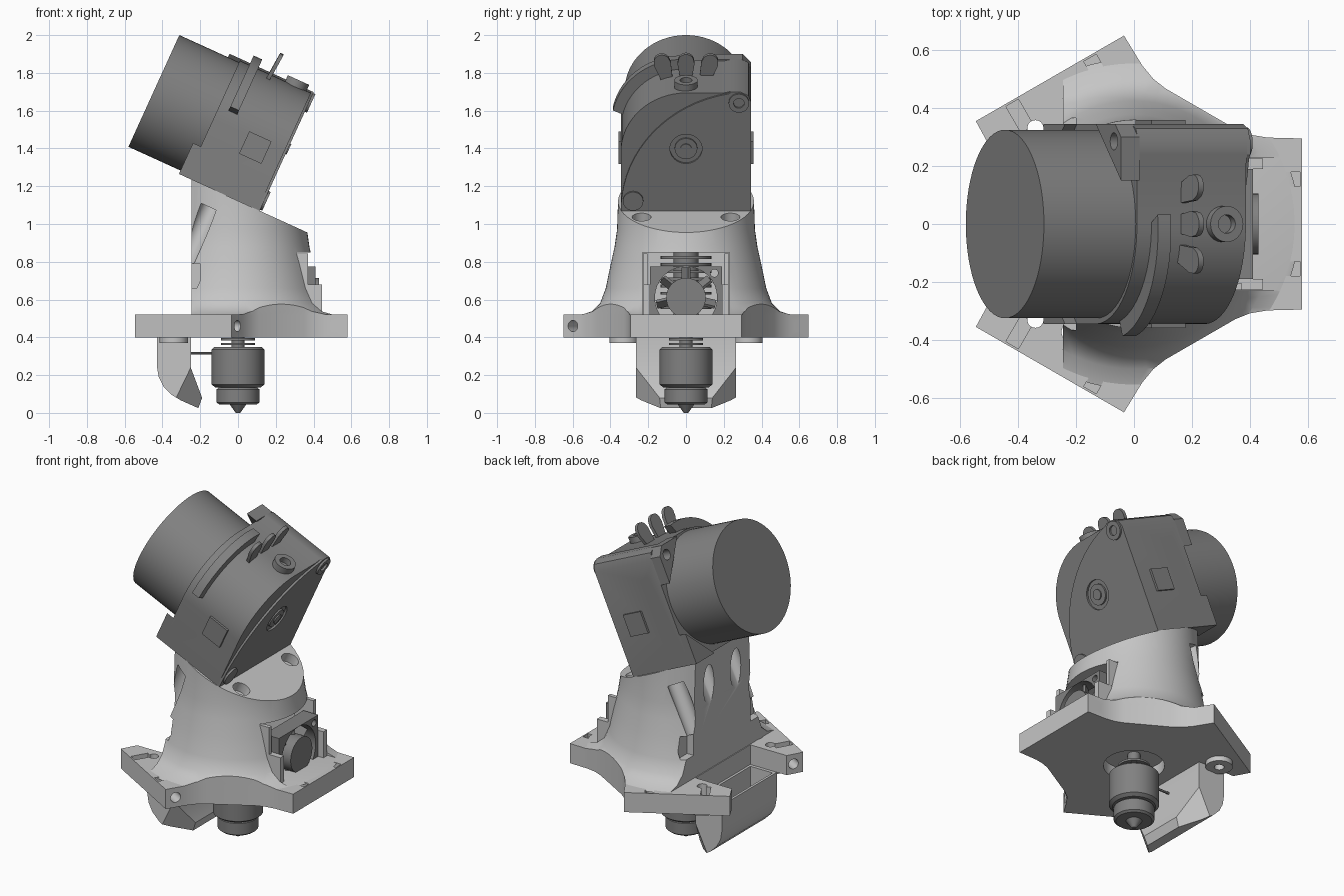
import bpy, bmesh, math
from mathutils import Matrix, Vector

cube = bpy.data.objects.get("Cube")
if cube:
    bpy.data.objects.remove(cube)


def material(name, v):
    m = bpy.data.materials.new(name)
    m.use_nodes = True
    m.diffuse_color = (v, v, v, 1)
    m.node_tree.nodes["Principled BSDF"].inputs["Base Color"].default_value = (v, v, v, 1)
    return m


LIGHT = material("light grey", 0.56)
DARK = material("dark grey", 0.22)
ID = Matrix()
TILT = Matrix.Translation((0.115, 0, 1.07)) @ Matrix.Rotation(math.radians(24.5), 4, 'Y')
AXES = {'x': Matrix(((0, 0, 1, 0), (1, 0, 0, 0), (0, 1, 0, 0), (0, 0, 0, 1))),
        'y': Matrix(((1, 0, 0, 0), (0, 0, 1, 0), (0, 1, 0, 0), (0, 0, 0, 1))),
        'z': Matrix()}
parts = []


def finish(name, bm, mat, m=ID):
    bm.transform(m)
    bmesh.ops.recalc_face_normals(bm, faces=bm.faces)
    me = bpy.data.meshes.new(name)
    bm.to_mesh(me)
    bm.free()
    ob = bpy.data.objects.new(name, me)
    bpy.context.collection.objects.link(ob)
    if mat:
        me.materials.append(mat)
        parts.append(ob)
    return ob


def prism(name, pts, axis, a, b, mat=None, m=ID):
    """Flat profile pushed along an axis from a to b."""
    bm = bmesh.new()
    low = [bm.verts.new((p[0], p[1], a)) for p in pts]
    f = bm.faces.new(low)
    top = bmesh.ops.extrude_face_region(bm, geom=[f])['geom']
    bmesh.ops.translate(bm, vec=(0, 0, b - a), verts=[v for v in top if isinstance(v, bmesh.types.BMVert)])
    return finish(name, bm, mat, m @ AXES[axis])


def box(name, x, y, z, mat=None, m=ID):
    return prism(name, [(x[0], y[0]), (x[1], y[0]), (x[1], y[1]), (x[0], y[1])], 'z', *z, mat, m)


def lathe(name, profile, mat=None, m=ID, n=48):
    """Revolve (radius, height) points about local z."""
    bm = bmesh.new()
    rings = [[bm.verts.new((r * math.cos(math.tau * i / n), r * math.sin(math.tau * i / n), z))
              for i in range(n)] for r, z in profile]
    for p, q in zip(rings, rings[1:]):
        for i in range(n):
            bm.faces.new((p[i], p[(i + 1) % n], q[(i + 1) % n], q[i]))
    bm.faces.new(rings[0])
    bm.faces.new(rings[-1])
    return finish(name, bm, mat, m)


def rod(name, axis, c, r, a, b, mat=None, m=ID, n=32):
    """Cylinder along an axis, centred at c in the other two coordinates."""
    pts = [(c[0] + r * math.cos(math.tau * i / n), c[1] + r * math.sin(math.tau * i / n)) for i in range(n)]
    return prism(name, pts, axis, a, b, mat, m)


def boolean(ob, *cutters, op='DIFFERENCE'):
    for c in cutters:
        mod = ob.modifiers.new("cut", 'BOOLEAN')
        mod.operation, mod.solver, mod.object = op, 'EXACT', c
        bpy.context.view_layer.objects.active = ob
        bpy.ops.object.modifier_apply(modifier=mod.name)
        bpy.data.objects.remove(c)


def arc(c, r, a0, a1, n=16):
    return [(c[0] + r * math.cos(math.radians(a0 + (a1 - a0) * i / n)),
             c[1] + r * math.sin(math.radians(a0 + (a1 - a0) * i / n))) for i in range(n + 1)]


# Three-armed carrier plate
side = [(0.58, 0.295), (0.46, 0.298), (0.40, 0.308), (0.35, 0.328)]
arm = [(x, -y) for x, y in reversed(side)] + side
turns = [Matrix.Rotation(math.radians(a), 4, 'Z') for a in (0, 120, 240)]
outline = [(t @ Vector((x, y, 0)))[:2] for t in turns for x, y in arm]
plate = prism("carrier_plate", outline, 'z', 0.4, 0.52, LIGHT)
for t in turns:
    boolean(plate, rod("bore", 'y', (0.52, 0.46), 0.03, -0.4, 0.4, m=t),
            *[box("pocket", (0.468, 0.572), (s * 0.155 - 0.025, s * 0.155 + 0.025), (0.42, 0.6), m=t)
              for s in (-1, 1)])
boolean(plate, rod("slot_end", 'z', (0.43, 0), 0.035, 0.3, 0.6, m=turns[2]),
        box("slot", (0.43, 0.7), (-0.035, 0.035), (0.3, 0.6), m=turns[2]),
        box("notch", (-0.7, -0.25), (-0.265, 0.265), (0.3, 0.6)),
        rod("recess", 'z', (0, 0), 0.17, 0.3, 0.47),
        *[rod("screw_hole", 'z', (-0.34, s * 0.33), 0.028, 0.3, 0.6) for s in (-1, 1)])

# Flared tower with slanted top and flat back
tower = lathe("tower", [(0.57, 0.515), (0.50, 0.537), (0.455, 0.58), (0.425, 0.66), (0.40, 0.78),
                        (0.378, 0.88), (0.365, 0.97), (0.352, 1.35)], LIGHT, n=72)
boolean(tower, prism("limit", outline, 'z', 0.4, 1.5), op='INTERSECT')
boolean(tower, box("slant", (-1.5, 1.5), (-1, 1), (0, 1), m=TILT),
        box("flat_back", (-1, -0.245), (-1, 1), (0.4, 1.5)),
        box("fan_opening", (-0.14, 0.6), (-0.23, 0.23), (0.521, 0.85)))
for s in (-1, 1):
    boolean(tower, rod("front_screw", 'z', (0.08, s * 0.235), 0.05, -0.06, 0.1, m=TILT),
            rod("back_screw", 'z', (0, s * 0.13), 0.05, -0.2, 0.14,
                m=Matrix.Translation((-0.245, 0, 1.04)) @ Matrix.Rotation(math.radians(24.5), 4, 'Y')),
            rod("side_screw", 'z', (0, s * 0.31), 0.05, -0.2, 0.12,
                m=Matrix.Translation((-0.2, 0, 0.98)) @ Matrix.Rotation(math.radians(24.5), 4, 'Y')),
            box("side_vent", (-0.3, -0.2), (s * 0.32 - 0.045, s * 0.32 + 0.045), (0.66, 0.79)))

# Part-cooling duct below the back of the plate
duct = prism("air_duct", [(-0.43, 0.4), (-0.43, 0.25), (-0.42, 0.19), (-0.395, 0.14), (-0.35, 0.095),
                          (-0.3, 0.065), (-0.21, 0.025), (-0.19, 0.08), (-0.25, 0.24), (-0.25, 0.4)],
             'y', -0.265, 0.265, LIGHT)
bm = bmesh.new()
bm.from_mesh(duct.data)
for s in (-1, 1):
    p, q, r = Vector((-0.25, s * 0.265, 0.24)), Vector((-0.33, s * 0.265, 0.075)), Vector((-0.19, s * 0.14, 0.08))
    no = (q - p).cross(r - p)
    no = no if no.y * s > 0 else -no
    cut = bmesh.ops.bisect_plane(bm, geom=bm.verts[:] + bm.edges[:] + bm.faces[:],
                                 plane_co=p, plane_no=no, clear_outer=True)['geom_cut']
    bmesh.ops.holes_fill(bm, edges=[e for e in bm.edges if e.is_boundary])
bmesh.ops.recalc_face_normals(bm, faces=bm.faces)
bm.to_mesh(duct.data)
bm.free()
boolean(duct, box("duct_inlet", (-0.415, -0.265), (-0.245, 0.245), (0.25, 0.5)))
for s in (-1, 1):
    ear = rod("duct_ear", 'z', (-0.34, s * 0.33), 0.075, 0.37, 0.4, LIGHT)
    boolean(ear, rod("ear_hole", 'z', (-0.34, s * 0.33), 0.028, 0.3, 0.5))

# Hot end
lathe("heater_body", [(0.12, 0.135), (0.14, 0.15), (0.14, 0.335), (0.125, 0.35)], DARK)
lathe("nozzle_collar", [(0.1, 0.045), (0.113, 0.055), (0.113, 0.125), (0.1, 0.136)], DARK)
lathe("nozzle", [(0.012, 0), (0.045, 0.046)], DARK)
rod("heat_break", 'z', (0, 0), 0.035, 0.34, 0.56, DARK)
for z in (0.365, 0.39):
    rod("spring_coil", 'z', (0, 0), 0.09, z - 0.006, z + 0.006, DARK)
rod("sensor_wire", 'x', (0, 0.315), 0.007, -0.26, -0.13, DARK, n=12)
for i in range(8):
    rod("heatsink_fin", 'z', (0, 0), 0.135, 0.55 + i * 0.038, 0.565 + i * 0.038, DARK)
rod("heatsink_core", 'z', (0, 0), 0.065, 0.52, 0.85, DARK)

# Cooling fan and its side clips
frame = box("fan_frame", (0.31, 0.41), (-0.19, 0.19), (0.5, 0.775), DARK)
boolean(frame, rod("fan_bore", 'x', (0, 0.61), 0.165, 0.2, 0.5),
        *[rod("fan_screw", 'x', (s * 0.15, 0.74), 0.02, 0.2, 0.5) for s in (-1, 1)])
rod("fan_hub", 'x', (0, 0.61), 0.105, 0.28, 0.43, DARK)
for i in range(7):
    spin = Matrix.Translation((0.35, 0, 0.61)) @ Matrix.Rotation(math.tau * i / 7, 4, 'X')
    box("fan_blade", (-0.03, 0.03), (-0.008, 0.008), (0.09, 0.16), DARK,
        spin @ Matrix.Rotation(0.6, 4, 'Z'))
for s in (-1, 1):
    box("fan_clip", (0.24, 0.445), (s * 0.208 - 0.018, s * 0.208 + 0.018), (0.52, 0.68), LIGHT)
    box("fan_guide", (0.24, 0.37), (s * 0.215 - 0.012, s * 0.215 + 0.012), (0.68, 0.845), LIGHT)

# Extruder housing, in the tilted frame
body = [(-0.345, 0), (0.345, 0), (0.345, 0.63), (0.33, 0.67), (0.29, 0.69), (0.24, 0.69), (0.2, 0.68)]
housing = prism("extruder_housing", body + arc((0, 0.335), 0.345, 90, 180), 'x', -0.425, -0.012, DARK, TILT)
boolean(housing, rod("side_hole", 'y', (-0.37, 0.12), 0.033, -0.5, -0.3, m=TILT),
        *[rod("side_hole", 'y', (-0.33, w), 0.03, 0.3, 0.5, m=TILT) for w in (0.14, 0.51)])
cover = prism("front_cover", body[:6] + arc((0.345, 0.0), 0.69, 100, 178), 'x', -0.012, 0, DARK, TILT)
boolean(cover, rod("cover_ring", 'x', (0, 0.36), 0.085, -0.02, 0.1, m=TILT))
rod("shaft_bearing", 'x', (0, 0.36), 0.06, -0.02, -0.001, DARK, TILT)
rod("shaft_tip", 'x', (0, 0.36), 0.03, -0.02, 0.006, DARK, TILT)
for y, w in ((0.28, 0.63), (-0.28, 0.06)):
    screw = rod("cover_screw", 'x', (y, w), 0.054, -0.03, 0.012, DARK, TILT)
    boolean(screw, rod("socket", 'x', (y, w), 0.028, -0.005, 0.1, m=TILT))

# Rear lugs and side buttons
for s in (-1, 1):
    prism("lower_lug", [(s * 0.345, 0), (s * 0.345, 0.18), (s * 0.17, 0)], 'x', -0.47, -0.42, DARK, TILT)
    box("side_button", (-0.225, -0.095), (s * 0.35 - 0.008, s * 0.35 + 0.008), (0.23, 0.36), DARK, TILT)
lug = prism("upper_lug", [(0.345, 0.48), (0.345, 0.64), (0.3, 0.69), (0.15, 0.69)], 'x', -0.49, -0.42, DARK, TILT)
boolean(lug, rod("lug_hole", 'x', (0.285, 0.63), 0.03, -0.6, -0.43, m=TILT))

# Curved rib, finger tabs and filament inlet on top
prism("curved_rib", arc((-0.02, 0.36), 0.375, 82, 168) + arc((0, 0.34), 0.33, 168, 90),
      'x', -0.37, -0.32, DARK, TILT)
for s in (-1, 0, 1):
    lean = TILT @ Matrix.Translation((-0.25, s * 0.1, 0.65)) @ Matrix.Rotation(-s * 0.25, 4, 'X') \
        @ Matrix.Rotation(0.08, 4, 'Y')
    prism("finger_tab", [(-0.03, 0), (0.03, 0), (0.045, 0.1)] + arc((0, 0.115), 0.042, 0, 180, 10) + [(-0.045, 0.1)],
          'x', -0.01, 0.01, DARK, lean)
inlet = rod("filament_inlet", 'z', (-0.1, 0), 0.062, 0.65, 0.715, DARK, TILT)
boolean(inlet, rod("inlet_hole", 'z', (-0.1, 0), 0.032, 0.68, 0.8, m=TILT))

# Round motor
rod("motor", 'x', (0, 0.345), 0.325, -0.773, -0.41, DARK, TILT, n=64)

# Smooth round surfaces, keep edges sharp
for ob in bpy.context.selected_objects:
    ob.select_set(False)
for ob in parts:
    ob.select_set(True)
bpy.context.view_layer.objects.active = parts[0]
bpy.ops.object.shade_smooth_by_angle(angle=math.radians(30))
